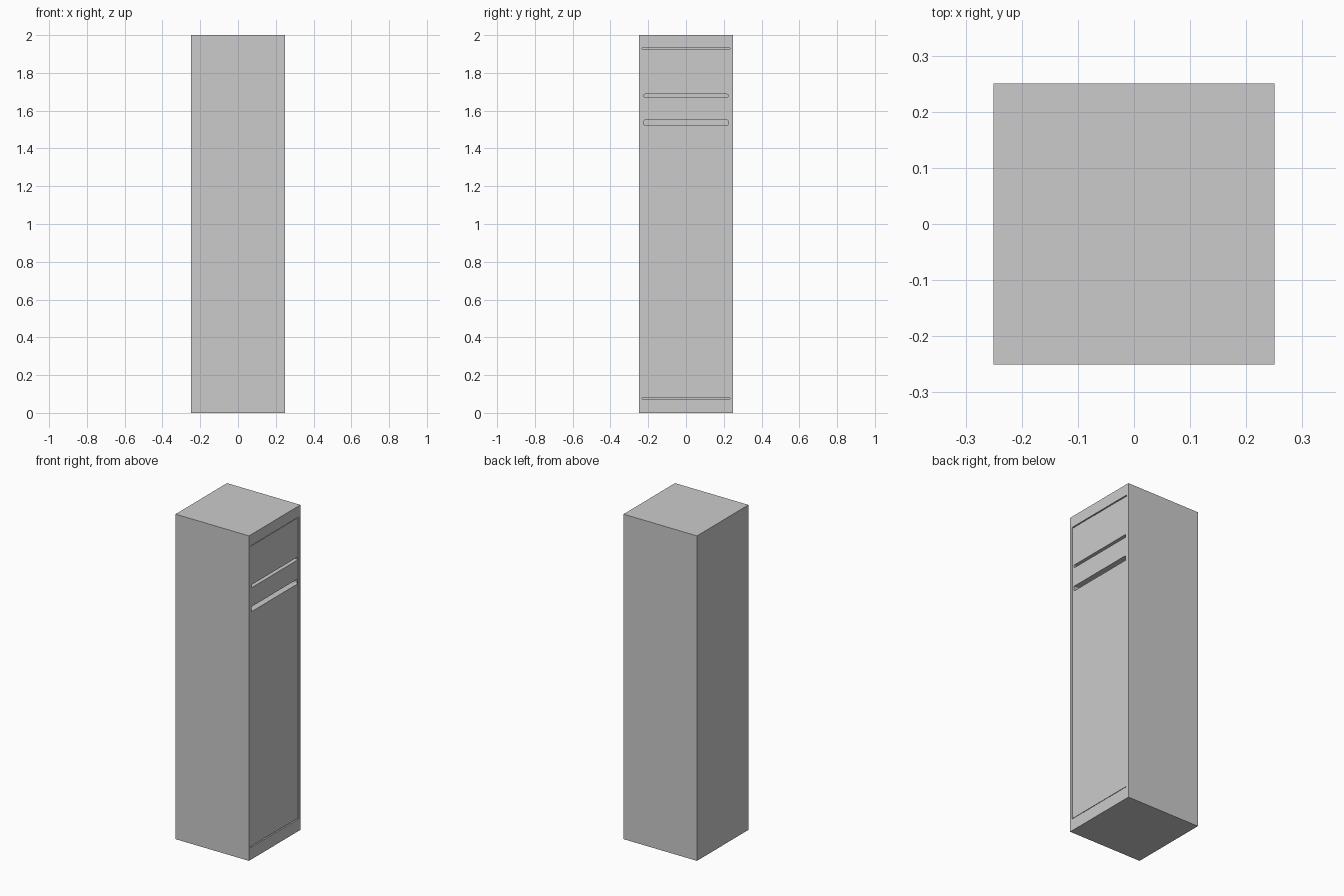
import bpy, bmesh

if "Cube" in bpy.data.objects:
    bpy.data.objects.remove(bpy.data.objects["Cube"])


def box(name, lo, hi, bevel=0.0):
    """Axis-aligned box; optional rounding of the edges running along x."""
    bm = bmesh.new()
    bmesh.ops.create_cube(bm, size=1)
    for v in bm.verts:
        v.co = [(a + b) / 2 + c * (b - a) for a, b, c in zip(lo, hi, v.co)]
    if bevel:
        along_x = [e for e in bm.edges
                   if abs(e.verts[0].co.x - e.verts[1].co.x) > 1e-5]
        bmesh.ops.bevel(bm, geom=along_x, offset=bevel, segments=3,
                        profile=0.5, affect='EDGES')
    mesh = bpy.data.meshes.new(name)
    bm.to_mesh(mesh)
    bm.free()
    obj = bpy.data.objects.new(name, mesh)
    bpy.context.collection.objects.link(obj)
    return obj


def cut(target, cutter):
    """Subtract cutter from target and remove the cutter."""
    mod = target.modifiers.new("cut", 'BOOLEAN')
    mod.operation = 'DIFFERENCE'
    mod.solver = 'EXACT'
    mod.object = cutter
    cutter.hide_render = True
    bpy.context.view_layer.objects.active = target
    bpy.ops.object.modifier_apply(modifier=mod.name)
    bpy.data.objects.remove(cutter)


# Cabinet body with a door opening on the right side
cabinet = box("cabinet", (-0.25, -0.25, 0), (0.25, 0.25, 2))
cut(cabinet, box("opening_cutter", (0.12, -0.234, 0.074), (0.3, 0.234, 1.932)))

# Door set just behind the frame, with a thin gap above and below
door = box("door", (0.12, -0.233, 0.079), (0.247, 0.233, 1.927))

# Two ventilation slots near the top of the door
for z0, z1, r in ((1.669, 1.687, 0.005), (1.522, 1.552, 0.006)):
    cut(door, box("slot_cutter", (0.14, -0.222, z0), (0.3, 0.222, z1), r))
